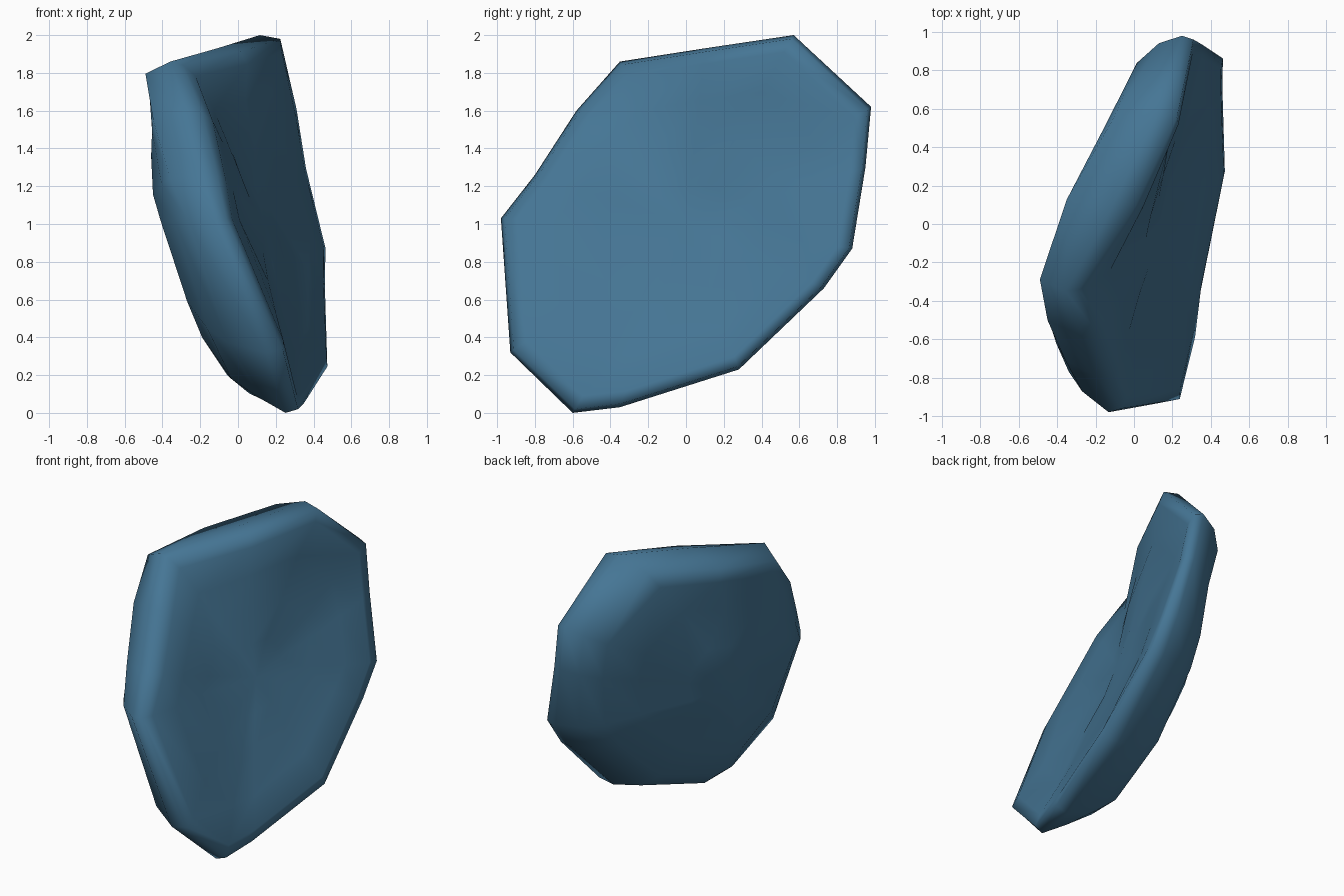
import bpy
import bmesh
import random
from mathutils import Vector

random.seed(4)

cube = bpy.data.objects.get("Cube")
if cube:
    bpy.data.objects.remove(cube, do_unlink=True)

# Outline of the slab: y, z, x of the front edge, x of the back edge, x of the back bulge
OUTLINE = [
    (-.35, 1.86, -.27, -.49, -.45),
    (.10, 1.93, .05, -.35, -.35),
    (.57, 2.0, .26, -.10, -.21),
    (.98, 1.62, .33, .13, -.10),
    (.95, 1.3, .38, .18, -.04),
    (.88, .87, .49, .22, -.04),
    (.73, .66, .49, .19, -.06),
    (.28, .23, .51, .14, -.09),
    (-.35, .03, .38, .06, -.18),
    (-.60, 0, .34, .12, -.19),
    (-.93, .32, .27, -.05, -.27),
    (-.98, 1.03, -.04, -.27, -.41),
    (-.80, 1.26, -.08, -.36, -.45),
    (-.58, 1.60, -.16, -.45, -.46),
]
FACE_MID = .14
BACK_MID = -.35
BACK_SHIFT = .035


def mix(a, b, t):
    return a + (b - a) * t


def make_ring(bm, scale, depth, shift=0):
    """Scaled copy of the outline; depth gives x for each outline point."""
    ring = []
    for y, z, *depths in OUTLINE:
        place = (depth(*depths), y * scale + shift, mix(1, z, scale))
        ring.append(bm.verts.new(place))
    return ring


def make_face_ring(bm, scale, rough=0):
    """Ring on the front face: a tilted plane that curves to meet the edge."""
    ring = []
    for y, z, front, *_ in OUTLINE:
        tilt = .27 * y - .25 * (z - 1)
        curve = front - FACE_MID - tilt
        x = FACE_MID + tilt * scale + curve * scale ** 2
        x += random.uniform(-rough, rough)
        ring.append(bm.verts.new((x, y * scale, mix(1, z, scale))))
    return ring


def bridge(bm, first, second):
    count = len(first)
    for i in range(count):
        j = (i + 1) % count
        bm.faces.new((first[i], first[j], second[j], second[i]))


def cap(bm, ring, x):
    middle = bm.verts.new(Vector((x, 0, 1)))
    for i, vert in enumerate(ring):
        bm.faces.new((vert, ring[(i + 1) % len(ring)], middle))


# Stone slab: rough dished face, rounded rim and bulging back
bm = bmesh.new()
rings = [
    make_face_ring(bm, .22, .01),
    make_face_ring(bm, .45, .02),
    make_face_ring(bm, .7, .02),
    make_face_ring(bm, .91),
    make_ring(bm, .98, lambda f, b, m: mix(f, b, .1)),
    make_ring(bm, 1, lambda f, b, m: mix(f, b, .4)),
    make_ring(bm, .925, lambda f, b, m: b, BACK_SHIFT),
    make_ring(bm, .82, lambda f, b, m: mix(b, m, .5), BACK_SHIFT),
    make_ring(bm, .6, lambda f, b, m: m),
    make_ring(bm, .3, lambda f, b, m: mix(BACK_MID, m, .4)),
]
for first, second in zip(rings, rings[1:]):
    bridge(bm, first, second)
cap(bm, rings[0], FACE_MID)
cap(bm, rings[-1], BACK_MID)
bmesh.ops.recalc_face_normals(bm, faces=bm.faces)
for face in bm.faces:
    face.smooth = True

mesh = bpy.data.meshes.new("stone_slab")
bm.to_mesh(mesh)
bm.free()
slab = bpy.data.objects.new("stone_slab", mesh)
bpy.context.collection.objects.link(slab)

# Blue stone colour
colour = (.06, .18, .3, 1)
stone = bpy.data.materials.new("slate_blue")
stone.use_nodes = True
stone.diffuse_color = colour
shader = stone.node_tree.nodes["Principled BSDF"]
shader.inputs["Base Color"].default_value = colour
shader.inputs["Roughness"].default_value = .8
mesh.materials.append(stone)
